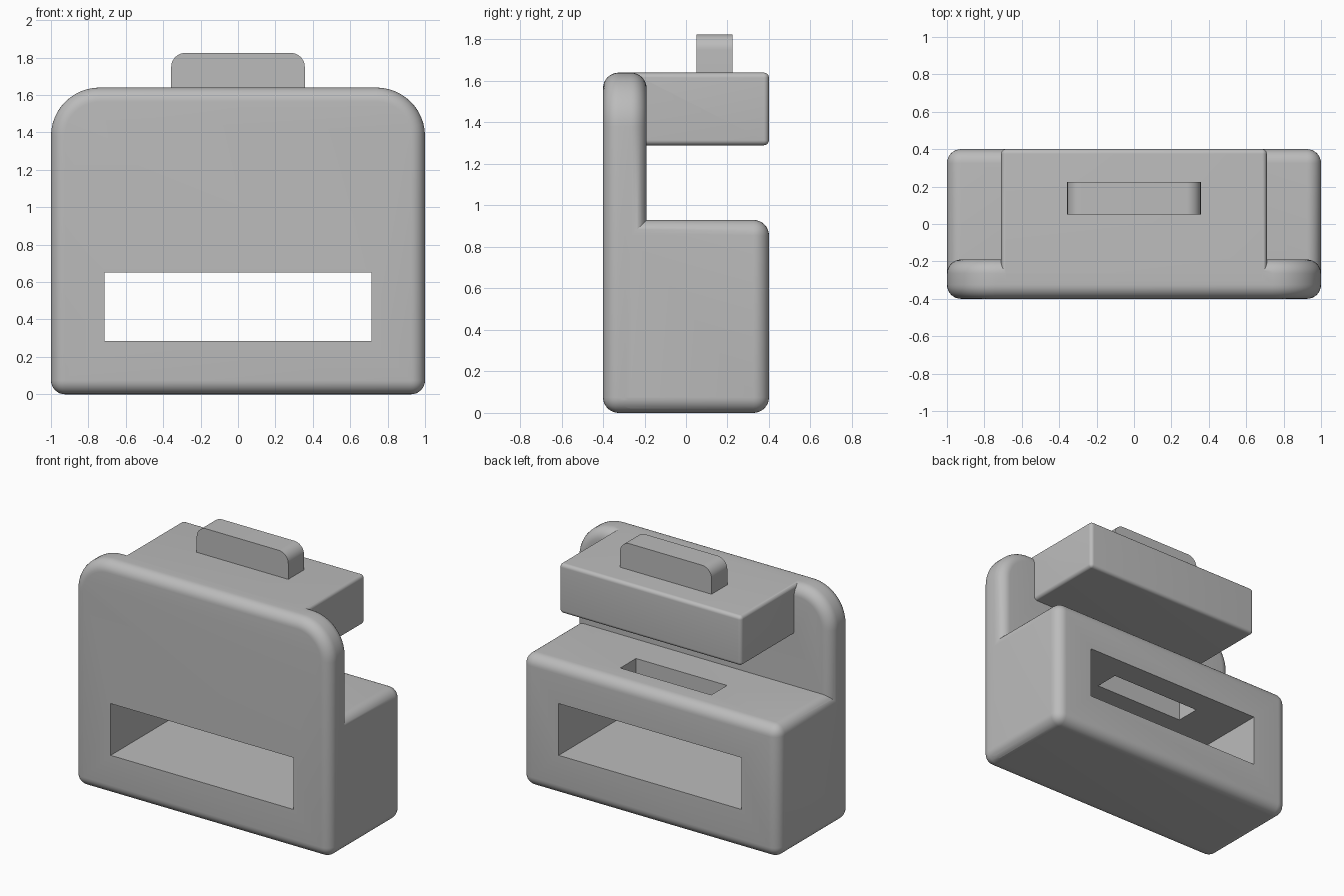
import bpy, bmesh
from mathutils import Vector

cube = bpy.data.objects.get("Cube")
if cube:
    bpy.data.objects.remove(cube, do_unlink=True)

grey = bpy.data.materials.new("plain grey")
grey.use_nodes = True
colour = (0.5, 0.5, 0.5, 1)
grey.diffuse_color = colour
grey.node_tree.nodes["Principled BSDF"].inputs["Base Color"].default_value = colour

ROUND = 0.075


def bevel(bm, edges, radius, segments):
    bmesh.ops.bevel(bm, geom=edges, offset=radius, segments=segments,
                    profile=0.5, affect='EDGES', clamp_overlap=True)


def block(name, low, high, corner=0, edge=0, skip_front=False):
    """Box with optional large top corners and rounded sharp edges."""
    low, high = Vector(low), Vector(high)
    bm = bmesh.new()
    bmesh.ops.create_cube(bm, size=1)
    for v in bm.verts:
        v.co = [(a + b) / 2 + c * (b - a) for a, b, c in zip(low, high, v.co)]
    if corner:
        bevel(bm, [e for e in bm.edges
                   if all(abs(v.co.z - high.z) < 1e-4 for v in e.verts)
                   and abs(e.verts[0].co.x - e.verts[1].co.x) < 1e-4], corner, 12)
    if edge:
        bevel(bm, [e for e in bm.edges if e.calc_face_angle() > 0.5
                   and not (skip_front and all(abs(v.co.y - low.y) < 1e-4
                                               for v in e.verts))], edge, 8)
    bmesh.ops.recalc_face_normals(bm, faces=bm.faces)
    mesh = bpy.data.meshes.new(name)
    bm.to_mesh(mesh)
    bm.free()
    mesh.materials.append(grey)
    obj = bpy.data.objects.new(name, mesh)
    bpy.context.collection.objects.link(obj)
    return obj


def activate(obj):
    bpy.ops.object.select_all(action='DESELECT')
    obj.select_set(True)
    bpy.context.view_layer.objects.active = obj


def combine(target, other, operation):
    activate(target)
    mod = target.modifiers.new(operation.lower(), 'BOOLEAN')
    mod.operation, mod.solver, mod.object = operation, 'EXACT', other
    bpy.ops.object.modifier_apply(modifier=mod.name)
    bpy.data.objects.remove(other, do_unlink=True)


# Housing: tall front plate, deep base and overhanging upper block
housing = block("housing", (-1, -0.4, 0), (1, -0.19, 1.64), 0.26, ROUND)
base = block("base", (-1, -0.295, 0), (1, 0.4, 0.93), 0, ROUND, True)
upper = block("upper_block", (-0.71, -0.295, 1.29), (0.71, 0.4, 1.64), 0, 0.025, True)
combine(housing, base, 'UNION')
combine(housing, upper, 'UNION')

# Through window and the slot above it
window = block("window_cutter", (-0.713, -1, 0.285), (0.713, 1, 0.65))
slot = block("slot_cutter", (-0.355, 0.05, 0.5), (0.355, 0.225, 1.1))
combine(housing, window, 'DIFFERENCE')
combine(housing, slot, 'DIFFERENCE')

# Tab on the upper block
tab = block("top_tab", (-0.357, 0.05, 1.6), (0.357, 0.225, 1.825), 0.075)

for obj in (housing, tab):
    activate(obj)
    bpy.ops.object.shade_smooth_by_angle(angle=0.52)
